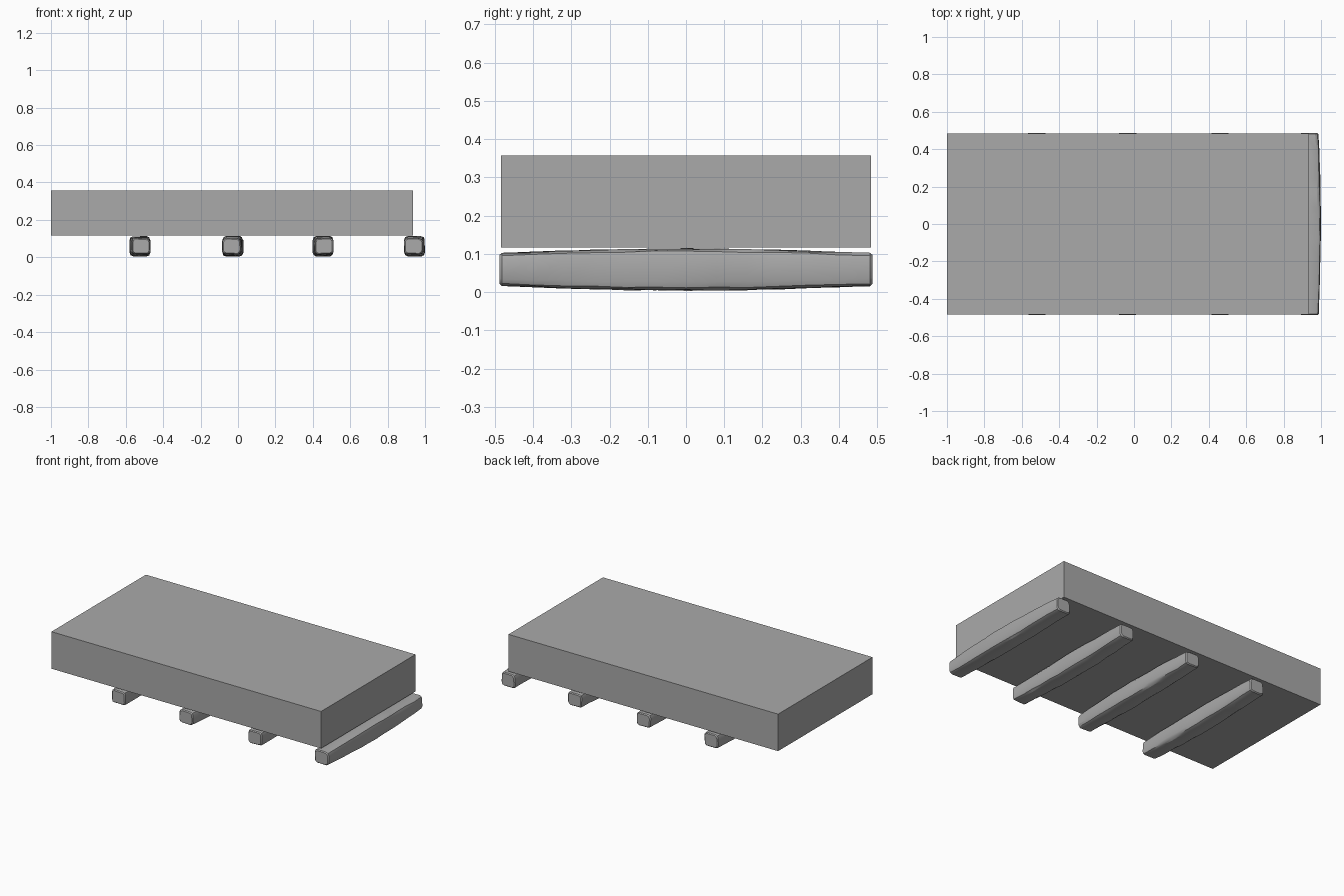
import bpy, bmesh, math, random

cube = bpy.data.objects.get("Cube")
if cube:
    bpy.data.objects.remove(cube, do_unlink=True)


def make_material(name, colour):
    mat = bpy.data.materials.new(name)
    mat.use_nodes = True
    mat.diffuse_color = colour
    mat.node_tree.nodes["Principled BSDF"].inputs["Base Color"].default_value = colour
    return mat


grey = make_material("plain grey", (0.4, 0.4, 0.4, 1))


def add_object(name, bm):
    bmesh.ops.recalc_face_normals(bm, faces=bm.faces)
    mesh = bpy.data.meshes.new(name)
    bm.to_mesh(mesh)
    bm.free()
    mesh.materials.append(grey)
    obj = bpy.data.objects.new(name, mesh)
    bpy.context.collection.objects.link(obj)
    return obj


# Solid slab resting on the bearers
bm = bmesh.new()
bmesh.ops.create_cube(bm, size=1)
bmesh.ops.scale(bm, vec=(1.935, 0.968, 0.24), verts=bm.verts)
bmesh.ops.translate(bm, vec=(-0.0325, 0, 0.237), verts=bm.verts)
add_object("slab", bm)


# Rough-hewn bearer: chamfered section lofted along y, thicker in the middle
def bearer(name, x, flip, seed):
    rng = random.Random(seed)
    half_length, stations = 0.487, 12
    corner = [(1, 0.6), (0.9, 0.88), (0.65, 1)]
    quarter = corner + [(-a, b) for a, b in reversed(corner)]
    section = quarter + [(-a, -b) for a, b in quarter]
    bm = bmesh.new()
    rings = []
    for i in range(stations + 1):
        t = 2 * i / stations - 1
        bulge = math.cos(t * math.pi / 2)
        wide = 0.049 + 0.006 * bulge
        tall = 0.042 + 0.012 * bulge
        sway = flip * 0.006 * (bulge - 0.5)
        ring = []
        for a, b in section:
            ring.append(bm.verts.new((
                x + sway + a * wide + rng.uniform(-0.002, 0.002),
                t * (half_length - 0.006),
                0.059 + b * tall + rng.uniform(-0.002, 0.002))))
        rings.append(ring)
    # Slightly shrunken end rings give worn edges
    for ring, side in ((rings[0], -1), (rings[-1], 1)):
        cap = [bm.verts.new((x + (v.co.x - x) * 0.88, side * half_length,
                             0.06 + (v.co.z - 0.06) * 0.88)) for v in ring]
        if side < 0:
            rings.insert(0, cap)
        else:
            rings.append(cap)
        bm.faces.new(cap)
    for low, high in zip(rings, rings[1:]):
        for j in range(len(low)):
            k = (j + 1) % len(low)
            bm.faces.new((low[j], low[k], high[k], high[j]))
    obj = add_object(name, bm)
    bpy.ops.object.select_all(action="DESELECT")
    obj.select_set(True)
    bpy.context.view_layer.objects.active = obj
    bpy.ops.object.shade_smooth_by_angle(angle=math.radians(30))


for n, x in enumerate((-0.522, -0.031, 0.457, 0.941)):
    bearer(f"bearer_{n + 1}", x, 1 if n % 2 else -1, n + 3)
